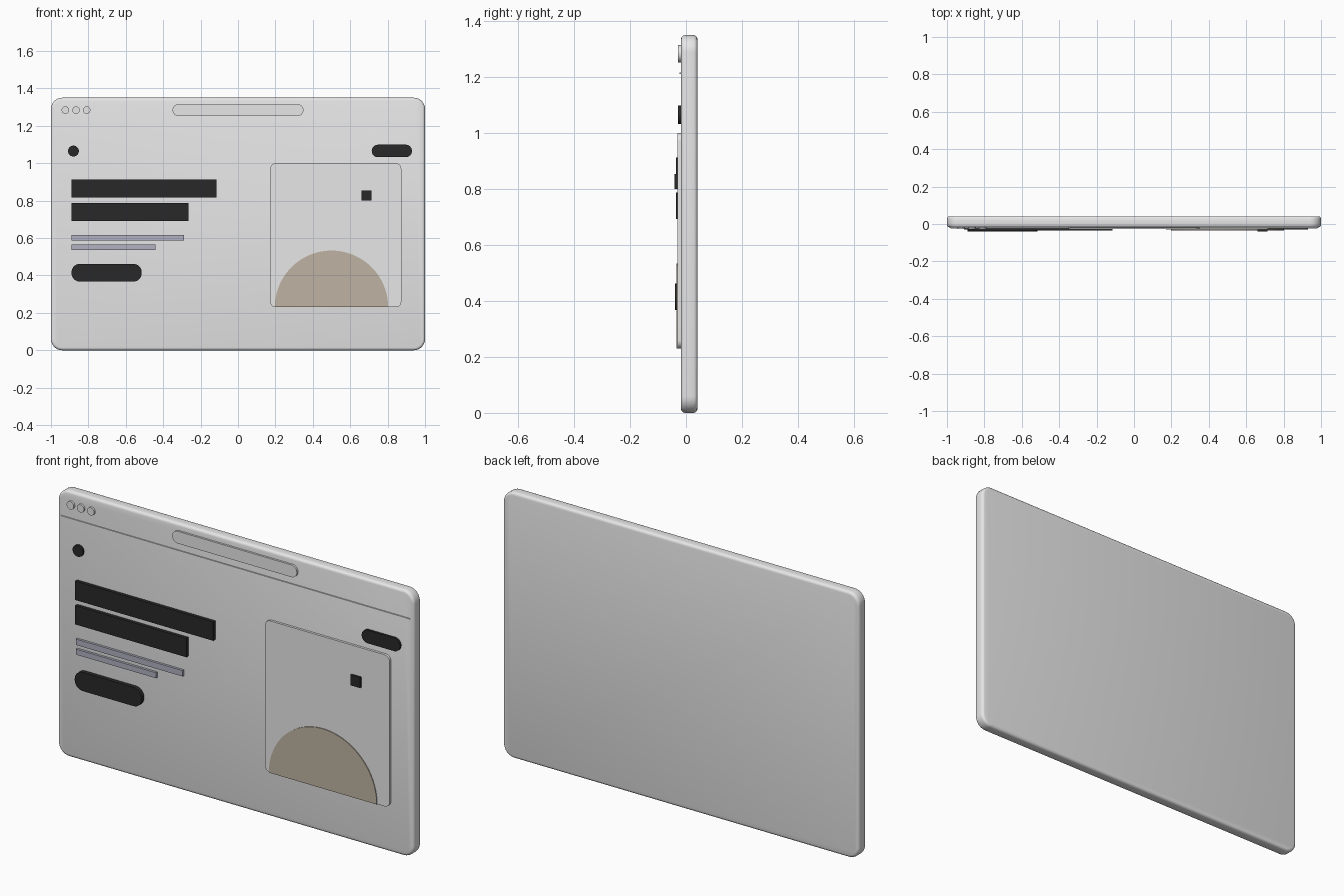
import bpy, bmesh, math

if "Cube" in bpy.data.objects:
    bpy.data.objects.remove(bpy.data.objects["Cube"])


def material(name, rgb):
    m = bpy.data.materials.new(name)
    m.diffuse_color = (*rgb, 1.0)
    m.use_nodes = True
    m.node_tree.nodes["Principled BSDF"].inputs["Base Color"].default_value = m.diffuse_color
    return m


WHITE = material("off_white", (0.93, 0.93, 0.93))
BLACK = material("soft_black", (0.022, 0.022, 0.022))
SLATE = material("slate_grey", (0.44, 0.44, 0.54))
TAN = material("warm_tan", (0.52, 0.45, 0.36))

FACE = -0.018   # front surface of the slab
BACK = 0.041


def arc(cx, cz, r, a0, a1, n):
    """Points along an arc, angles in degrees."""
    return [(cx + r * math.cos(math.radians(a0 + (a1 - a0) * i / n)),
             cz + r * math.sin(math.radians(a0 + (a1 - a0) * i / n))) for i in range(n + 1)]


def rounded(x0, x1, z0, z1, r, n=8):
    """Rounded rectangle outline in the XZ plane."""
    if r <= 0:
        return [(x0, z0), (x1, z0), (x1, z1), (x0, z1)]
    return (arc(x1 - r, z1 - r, r, 0, 90, n) + arc(x0 + r, z1 - r, r, 90, 180, n)
            + arc(x0 + r, z0 + r, r, 180, 270, n) + arc(x1 - r, z0 + r, r, 270, 360, n))


def prism(name, outline, front, back, mat, bevel=0.0, segments=3):
    """Extrude an XZ outline along Y, optionally rounding the front and back rims."""
    bm = bmesh.new()
    face = bm.faces.new([bm.verts.new((x, back, z)) for x, z in outline])
    ext = bmesh.ops.extrude_face_region(bm, geom=[face], use_keep_orig=True)
    for v in ext["geom"]:
        if isinstance(v, bmesh.types.BMVert):
            v.co.y = front
    bmesh.ops.recalc_face_normals(bm, faces=bm.faces)
    if bevel:
        rims = [e for e in bm.edges if abs(e.verts[0].co.y - e.verts[1].co.y) < 1e-6]
        bmesh.ops.bevel(bm, geom=rims, offset=bevel, segments=segments,
                        profile=0.5, affect='EDGES')
    me = bpy.data.meshes.new(name)
    bm.to_mesh(me)
    bm.free()
    me.materials.append(mat)
    ob = bpy.data.objects.new(name, me)
    bpy.context.collection.objects.link(ob)
    bpy.ops.object.select_all(action='DESELECT')
    ob.select_set(True)
    bpy.context.view_layer.objects.active = ob
    bpy.ops.object.shade_smooth_by_angle(angle=math.radians(35))
    return ob


def plate(name, outline, front, mat):
    """Raised detail, sunk slightly into the slab."""
    return prism(name, outline, front, FACE + 0.004, mat)


# Window slab
prism("window_panel", rounded(-1, 1, 0, 1.35, 0.06), FACE, BACK, WHITE, bevel=0.014)

# Title bar: three dots, address field and divider line
for i in range(3):
    plate(f"window_dot_{i + 1}", arc(-0.923 + 0.057 * i, 1.284, 0.02, 0, 345, 23), -0.028, WHITE)
plate("address_field", rounded(-0.35, 0.35, 1.253, 1.315, 0.0305), -0.028, WHITE)
plate("divider_line", rounded(-0.98, 0.98, 1.211, 1.216, 0), -0.023, WHITE)

# Page header: round mark and menu pill
plate("round_mark", arc(-0.88, 1.065, 0.029, 0, 350, 35), -0.029, BLACK)
plate("menu_pill", rounded(0.715, 0.93, 1.032, 1.099, 0.033), -0.029, BLACK)

# Heading and body text bars
plate("heading_bar_1", rounded(-0.89, -0.115, 0.816, 0.912, 0), -0.035, BLACK)
plate("heading_bar_2", rounded(-0.89, -0.265, 0.692, 0.788, 0), -0.035, BLACK)
plate("text_bar_1", rounded(-0.89, -0.29, 0.586, 0.616, 0), -0.03, SLATE)
plate("text_bar_2", rounded(-0.89, -0.44, 0.537, 0.565, 0), -0.03, SLATE)

# Action button
plate("button", rounded(-0.89, -0.515, 0.367, 0.462, 0.045), -0.039, BLACK)

# Picture card with half disc and small square
plate("picture_card", rounded(0.172, 0.873, 0.23, 1.0, 0.03), -0.03, WHITE)
prism("half_disc", arc(0.5, 0.23, 0.303, 0, 180, 48), -0.034, -0.028, TAN)
prism("small_square", rounded(0.66, 0.714, 0.80, 0.853, 0), -0.041, -0.028, BLACK)
